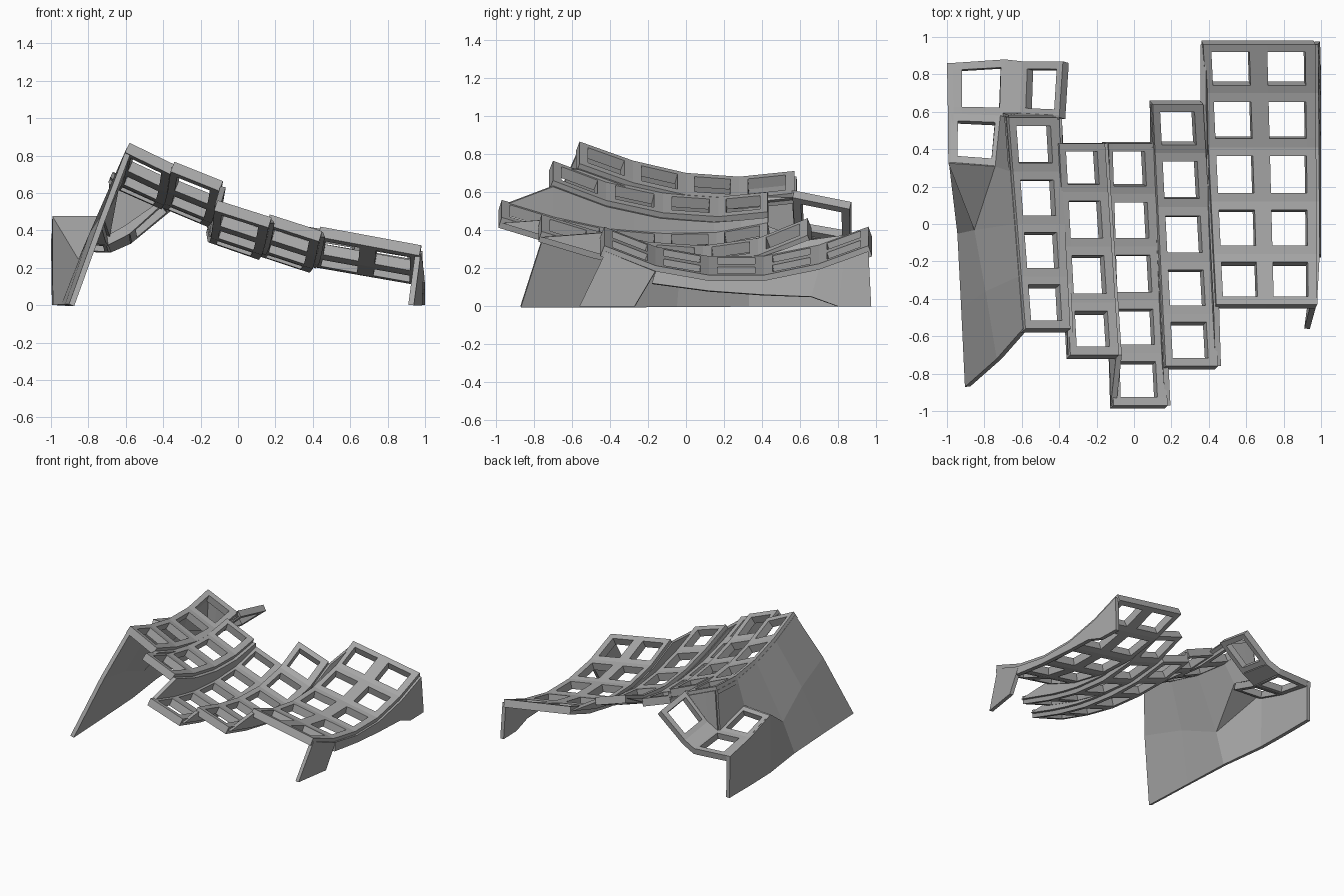
import bpy, bmesh
from mathutils import Vector

if "Cube" in bpy.data.objects:
    bpy.data.objects.remove(bpy.data.objects["Cube"])

grey = bpy.data.materials.new("plain grey")
grey.use_nodes = True
grey.diffuse_color = (0.4, 0.4, 0.4, 1)
grey.node_tree.nodes["Principled BSDF"].inputs["Base Color"].default_value = grey.diffuse_color


def finish(name, bm, thick, offset):
    """Weld a sheet, turn it into an object and give it thickness."""
    bmesh.ops.remove_doubles(bm, verts=bm.verts, dist=0.0005)
    mesh = bpy.data.meshes.new(name)
    bm.to_mesh(mesh)
    bm.free()
    obj = bpy.data.objects.new(name, mesh)
    bpy.context.collection.objects.link(obj)
    mesh.materials.append(grey)
    mod = obj.modifiers.new("thickness", "SOLIDIFY")
    mod.thickness, mod.offset = thick, offset
    return obj


def face(bm, points):
    bm.faces.new([bm.verts.new(p) for p in points])


def add_cell(bm, a, b, c, d, us=(0, 0.14, 0.82, 1), vs=(0, 0.16, 0.84, 1)):
    """Square frame with an open middle; corners run counter-clockwise."""
    a, b, c, d = map(Vector, (a, b, c, d))

    def at(u, v):
        return a.lerp(b, u).lerp(d.lerp(c, u), v)

    for i in range(3):
        for j in range(3):
            if (i, j) != (1, 1):
                face(bm, [at(us[i], vs[j]), at(us[i + 1], vs[j]),
                          at(us[i + 1], vs[j + 1]), at(us[i], vs[j + 1])])


def sheet(name, faces, thick=0.03, offset=0):
    bm = bmesh.new()
    for f in faces:
        face(bm, f)
    return finish(name, bm, thick, offset)


def strip(name, edge_a, edge_b, thick=0.03):
    n = len(edge_a) - 1
    return sheet(name, [(edge_a[i], edge_b[i], edge_b[i + 1], edge_a[i + 1]) for i in range(n)], thick)


class Column:
    """Curved key column: left and right x at front and back, side drop, y and z profile."""

    def __init__(self, name, left, right, drop, ys, zs, cells=1):
        self.left, self.right, self.drop = left, right, drop
        self.ys, self.zs = ys, zs
        bm = bmesh.new()
        for y0, y1 in zip(ys, ys[1:]):
            for k in range(cells):
                u0, u1 = k / cells, (k + 1) / cells
                add_cell(bm, self.at(u0, y0), self.at(u1, y0), self.at(u1, y1), self.at(u0, y1))
        finish(name, bm, 0.06, -1)

    def at(self, u, y):
        ys, zs = self.ys, self.zs
        y = min(max(y, ys[0]), ys[-1])
        i = max(k for k in range(len(ys) - 1) if k == 0 or ys[k] <= y)
        z = zs[i] + (zs[i + 1] - zs[i]) * (y - ys[i]) / (ys[i + 1] - ys[i])
        t = (y - ys[0]) / (ys[-1] - ys[0])
        xl = self.left[0] + (self.left[1] - self.left[0]) * t
        xr = self.right[0] + (self.right[1] - self.right[0]) * t
        return Vector((xl + (xr - xl) * u, y, z + self.drop * (1 - 2 * u)))


# Key columns, from the inner side outwards
columns = [
    Column("inner_column", (-0.58, -0.67), (-0.34, -0.40), 0.058,
           (-0.56, -0.28, 0, 0.28, 0.57), (0.81, 0.71, 0.645, 0.625, 0.655)),
    Column("second_column", (-0.34, -0.40), (-0.08, -0.155), 0.052,
           (-0.70, -0.42, -0.12, 0.17, 0.43), (0.715, 0.61, 0.545, 0.525, 0.55)),
    Column("third_column", (-0.11, -0.15), (0.18, 0.10), 0.046,
           (-0.97, -0.69, -0.41, -0.12, 0.16, 0.43), (0.515, 0.43, 0.37, 0.345, 0.35, 0.40)),
    Column("fourth_column", (0.17, 0.10), (0.45, 0.37), 0.045,
           (-0.76, -0.48, -0.20, 0.09, 0.38, 0.64), (0.44, 0.355, 0.295, 0.275, 0.315, 0.42)),
    Column("outer_double_column", (0.44, 0.37), (0.98, 0.97), 0.05,
           (-0.43, -0.16, 0.12, 0.41, 0.70, 0.96), (0.37, 0.265, 0.215, 0.215, 0.275, 0.37), 2),
]

# Webs that close the steps and staggered ends between neighbouring columns
down = Vector((0, 0, 0.03))
for n, (a, b) in enumerate(zip(columns, columns[1:])):
    y0, y1 = max(a.ys[0], b.ys[0]), min(a.ys[-1], b.ys[-1])
    ys = [y0 + (y1 - y0) * k / 8 for k in range(9)]
    ys = [min(a.ys[0], b.ys[0])] + ys
    if a.ys[-1] != b.ys[-1]:
        ys.append(max(a.ys[-1], b.ys[-1]))
    strip(f"column_web_{n + 1}", [a.at(1, y) - down for y in ys], [b.at(0, y) - down for y in ys])

# Thumb cluster: an L of three key frames joined by a bridge
back = [(-0.985, 0.86, 0.34), (-0.69, 0.88, 0.33), (-0.60, 0.87, 0.37), (-0.38, 0.87, 0.55)]
mid = [(-0.98, 0.59, 0.39), (-0.70, 0.58, 0.37), (-0.61, 0.58, 0.42), (-0.40, 0.57, 0.61)]
front = [(-0.98, 0.33, 0.47), (-0.73, 0.31, 0.47)]
bm = bmesh.new()
even = (0, 0.14, 0.86, 1)
add_cell(bm, mid[0], mid[1], back[1], back[0], us=(0, 0.22, 0.93, 1), vs=even)
add_cell(bm, mid[2], mid[3], back[3], back[2], us=even, vs=even)
add_cell(bm, front[0], front[1], mid[1], mid[0], us=even, vs=even)
face(bm, [mid[1], mid[2], back[2], back[1]])
finish("thumb_cluster", bm, 0.05, -1)

# Inner wall: from the inner column out to the floor and round the thumb cluster
inner = columns[0]
top = [inner.at(0, y) - down for y in inner.ys]
waist = [(-0.72, -0.72, 0.47), (-0.78, -0.36, 0.38), (-0.84, -0.03, 0.24)]
foot = [(-0.89, -0.87, 0), (-0.91, -0.45, 0), (-0.93, -0.05, 0)]
side_foot = [(-0.975, 0.33, 0), (-0.98, 0.59, 0), (-0.98, 0.86, 0)]
side_top = [front[0], mid[0], back[0]]
faces = []
for i in range(2):
    faces.append((top[i], waist[i], waist[i + 1], top[i + 1]))
    faces.append((waist[i], foot[i], foot[i + 1], waist[i + 1]))
    faces.append((side_top[i], side_foot[i], side_foot[i + 1], side_top[i + 1]))
faces += [
    (top[2], waist[2], front[1], top[3]),
    (waist[2], front[0], front[1]),
    (waist[2], foot[2], side_foot[0], front[0]),
    (top[3], front[1], mid[1], top[4]),
]
sheet("inner_wall", faces)

# Web between the inner column and the thumb cluster
strip("thumb_web", [inner.at(u, 0.57) - down for u in (0, 0.33, 1)], mid[1:], 0.025)

# Outer skirt with a rear foot, and a splayed front leg
outer = columns[-1]
ys = (0.96, 0.83, 0.70, 0.41, 0.12, -0.16)
rim = [outer.at(1, y) - down for y in ys]
base = [(0.98, 0.975, 0), (0.985, 0.80, 0), (0.985, 0.66, 0.05),
        (0.985, 0.40, 0.06), (0.985, 0.12, 0.08), (0.985, -0.18, 0.12)]
strip("outer_skirt", rim, base)
sheet("front_leg", [(outer.at(1, -0.16) - down, (0.97, -0.27, 0), (0.925, -0.56, 0),
                     outer.at(0.97, -0.42) - down)])
